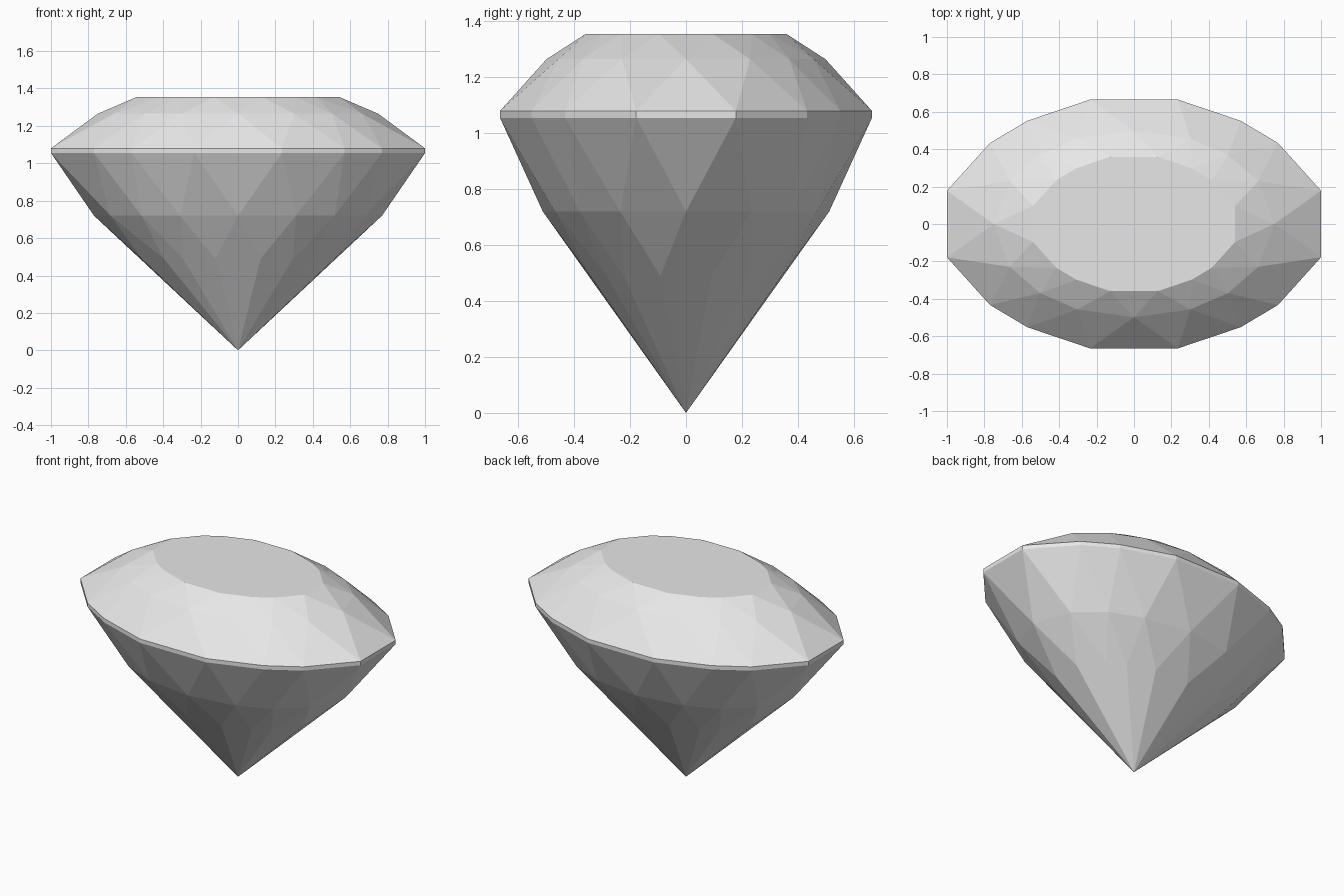
import bpy
import bmesh

cube = bpy.data.objects.get("Cube")
if cube:
    bpy.data.objects.remove(cube, do_unlink=True)

# One quarter of the girdle outline, mirrored into a full 16-sided loop
quarter = [(1.0, 0.178), (0.77, 0.433), (0.57, 0.552), (0.235, 0.665)]
half = quarter + [(-x, y) for x, y in reversed(quarter)]
outline = half + [(-x, -y) for x, y in half]
count = len(outline)
# Edge midpoints, used for the rings that sit between girdle corners
middles = [((ax + bx) / 2, (ay + by) / 2)
           for (ax, ay), (bx, by) in zip(outline, outline[1:] + outline[:1])]

bm = bmesh.new()


def ring(points, scale, z):
    return [bm.verts.new((x * scale, y * scale, z)) for x, y in points]


table = ring(outline, 0.54, 1.355)
crown = ring(middles, 0.75, 1.265)
girdle_top = ring(outline, 1.0, 1.08)
girdle_base = ring(outline, 1.0, 1.055)
pavilion = ring(middles, 0.77, 0.72)
lower = ring(outline, 0.515, 0.49)
tip = bm.verts.new((0, 0, 0))


def facet_band(corners_a, mids, corners_b):
    """Triangles joining two corner rings to the staggered ring between them."""
    for i in range(count):
        j = (i + 1) % count
        for corners in (corners_a, corners_b):
            if corners is not lower:
                bm.faces.new((corners[i], corners[j], mids[i]))
            bm.faces.new((corners[j], mids[j], mids[i]))


# Crown, flat table and thin girdle band
bm.faces.new(table)
facet_band(table, crown, girdle_top)
for i in range(count):
    j = (i + 1) % count
    bm.faces.new((girdle_top[i], girdle_base[i], girdle_base[j], girdle_top[j]))

# Pavilion, with long kite facets running to the tip
facet_band(girdle_base, pavilion, lower)
for i in range(count):
    bm.faces.new((pavilion[i], lower[i], tip, lower[(i + 1) % count]))

bmesh.ops.recalc_face_normals(bm, faces=bm.faces)
mesh = bpy.data.meshes.new("cut_gemstone")
bm.to_mesh(mesh)
bm.free()
gem = bpy.data.objects.new("cut_gemstone", mesh)
bpy.context.collection.objects.link(gem)

# Single pale grey colour
grey = bpy.data.materials.new("pale_grey")
grey.use_nodes = True
colour = (0.8, 0.8, 0.8, 1.0)
grey.diffuse_color = colour
grey.node_tree.nodes["Principled BSDF"].inputs["Base Color"].default_value = colour
mesh.materials.append(grey)
